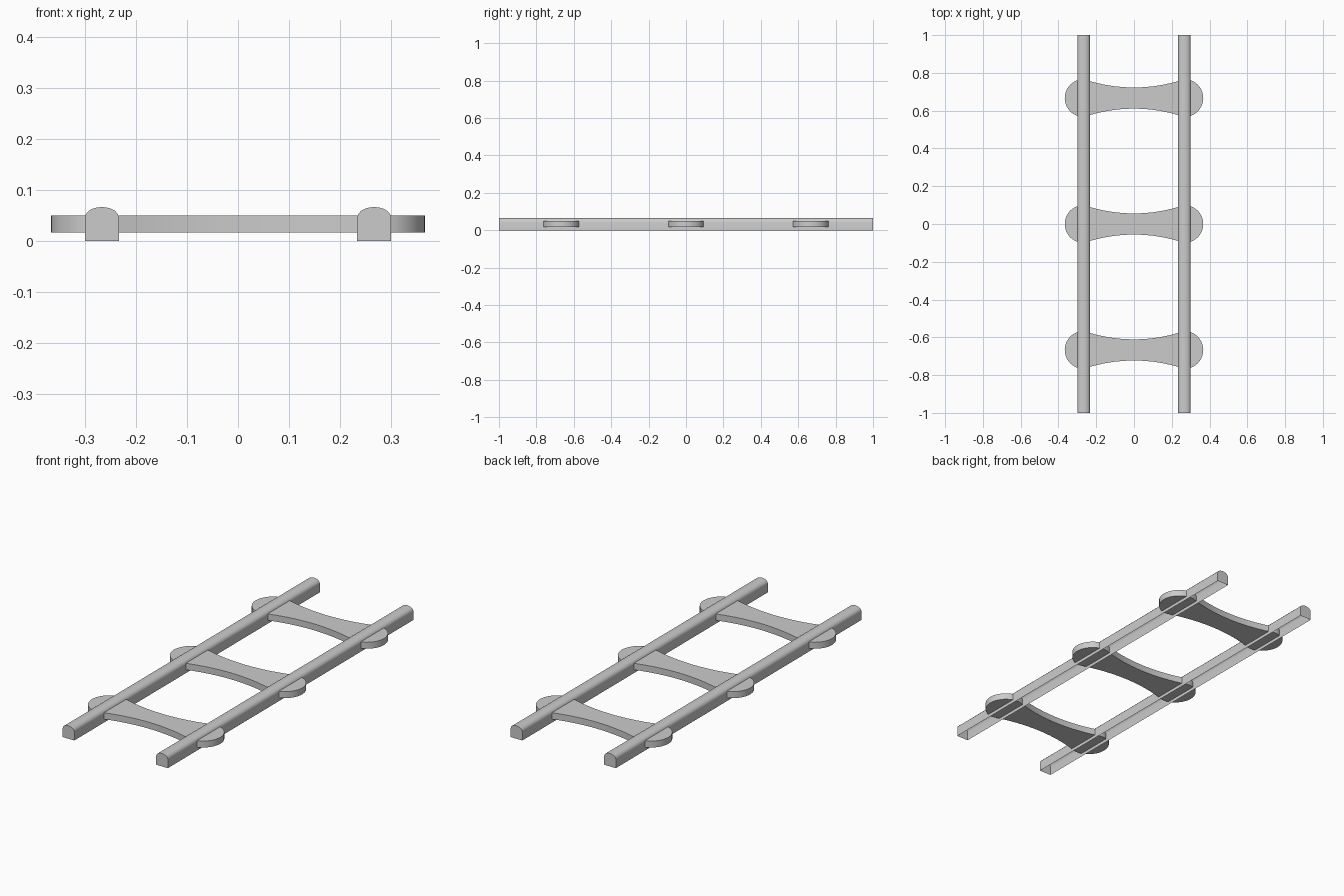
import bpy, bmesh
from math import sin, cos, pi

if "Cube" in bpy.data.objects:
    bpy.data.objects.remove(bpy.data.objects["Cube"])

RAIL_X = 0.2667


def extrude_profile(name, pts, vec, open_bottom=False):
    """Extrude a closed outline along vec; optionally drop the face lying on z = 0."""
    bm = bmesh.new()
    face = bm.faces.new([bm.verts.new(p) for p in pts])
    res = bmesh.ops.extrude_face_region(bm, geom=[face], use_keep_orig=True)
    verts = [g for g in res["geom"] if isinstance(g, bmesh.types.BMVert)]
    bmesh.ops.translate(bm, verts=verts, vec=vec)
    bmesh.ops.recalc_face_normals(bm, faces=bm.faces)
    if open_bottom:
        under = [f for f in bm.faces if all(abs(v.co.z) < 1e-5 for v in f.verts)]
        bmesh.ops.delete(bm, geom=under, context="FACES_ONLY")
    mesh = bpy.data.meshes.new(name)
    bm.to_mesh(mesh)
    bm.free()
    obj = bpy.data.objects.new(name, mesh)
    bpy.context.collection.objects.link(obj)
    bpy.ops.object.select_all(action="DESELECT")
    obj.select_set(True)
    bpy.context.view_layer.objects.active = obj
    bpy.ops.object.shade_smooth_by_angle(angle=0.6)
    return obj


# Rails: domed hollow channels, capped at the ends and open underneath
half = [(0.0333, 0), (0.0333, 0.045), (0.0315, 0.0525), (0.0255, 0.0595),
        (0.018, 0.0635), (0.009, 0.066)]
section = half + [(0, 0.0667)] + [(-x, z) for x, z in reversed(half)]
for side, sx in (("left", -1), ("right", 1)):
    extrude_profile(f"{side}_rail", [(sx * RAIL_X + x, -1, z) for x, z in section],
                    (0, 2, 0), open_bottom=True)

# Sleepers: waisted planks with round ends
N, M = 20, 16
R, WAIST = 0.1, 0.056
right_end = [(RAIL_X + R * cos(a), R * sin(a))
             for a in (-pi / 2 + pi * i / N for i in range(N + 1))]
back_edge = [(x, WAIST + (R - WAIST) * (x / RAIL_X) ** 2)
             for x in (RAIL_X * (1 - 2 * i / M) for i in range(1, M))]
half_outline = right_end + back_edge
outline = half_outline + [(-x, -y) for x, y in half_outline]
for name, y0 in (("front", -0.6667), ("middle", 0), ("back", 0.6667)):
    extrude_profile(f"{name}_sleeper", [(x, y + y0, 0.0167) for x, y in outline],
                    (0, 0, 0.0333))
